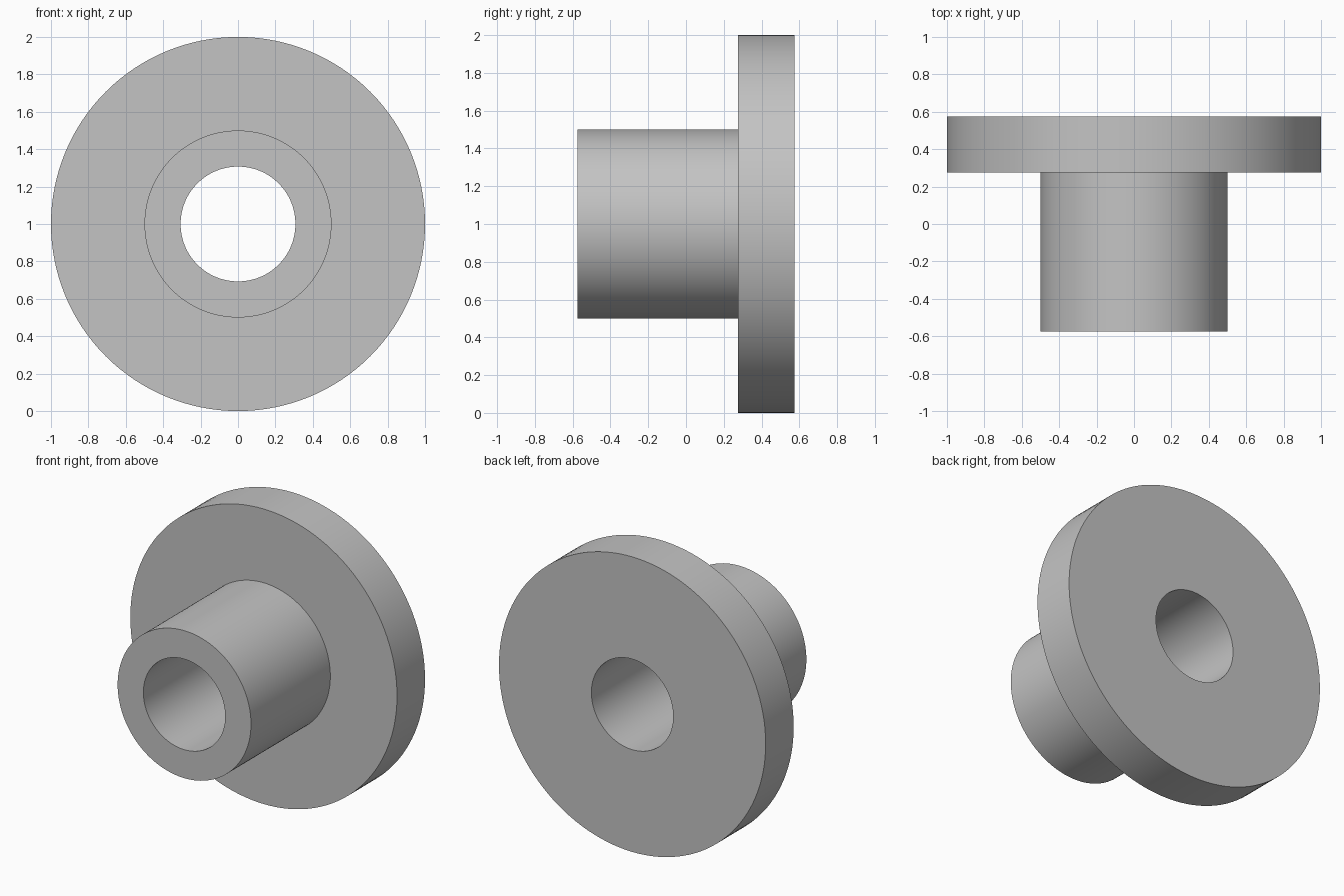
import bpy, bmesh, math

cube = bpy.data.objects.get("Cube")
if cube:
    bpy.data.objects.remove(cube, do_unlink=True)

SEGMENTS = 128
HUB, FLANGE, BORE = 0.5, 1.0, 0.307
FRONT, STEP, BACK = -0.575, 0.275, 0.575

# Closed cross-section of the bushing as (radius, y)
profile = [(BORE, FRONT), (HUB, FRONT), (HUB, STEP),
           (FLANGE, STEP), (FLANGE, BACK), (BORE, BACK)]

# Revolve the section around the y axis
bm = bmesh.new()
rings = []
for r, y in profile:
    angles = [2 * math.pi * i / SEGMENTS for i in range(SEGMENTS)]
    rings.append([bm.verts.new((r * math.cos(a), y, 1 + r * math.sin(a))) for a in angles])
for k, ring in enumerate(rings):
    following = rings[(k + 1) % len(rings)]
    for i in range(SEGMENTS):
        j = (i + 1) % SEGMENTS
        bm.faces.new((ring[i], ring[j], following[j], following[i]))
bmesh.ops.recalc_face_normals(bm, faces=bm.faces)

mesh = bpy.data.meshes.new("flanged_bushing")
bm.to_mesh(mesh)
bm.free()
bushing = bpy.data.objects.new("flanged_bushing", mesh)
bpy.context.collection.objects.link(bushing)

# Plain grey material
grey = bpy.data.materials.new("grey")
grey.use_nodes = True
colour = (0.55, 0.55, 0.55, 1)
grey.diffuse_color = colour
grey.node_tree.nodes["Principled BSDF"].inputs["Base Color"].default_value = colour
mesh.materials.append(grey)

# Smooth walls with crisp rims
bpy.ops.object.select_all(action='DESELECT')
bushing.select_set(True)
bpy.context.view_layer.objects.active = bushing
bpy.ops.object.shade_smooth_by_angle(angle=math.radians(30))
